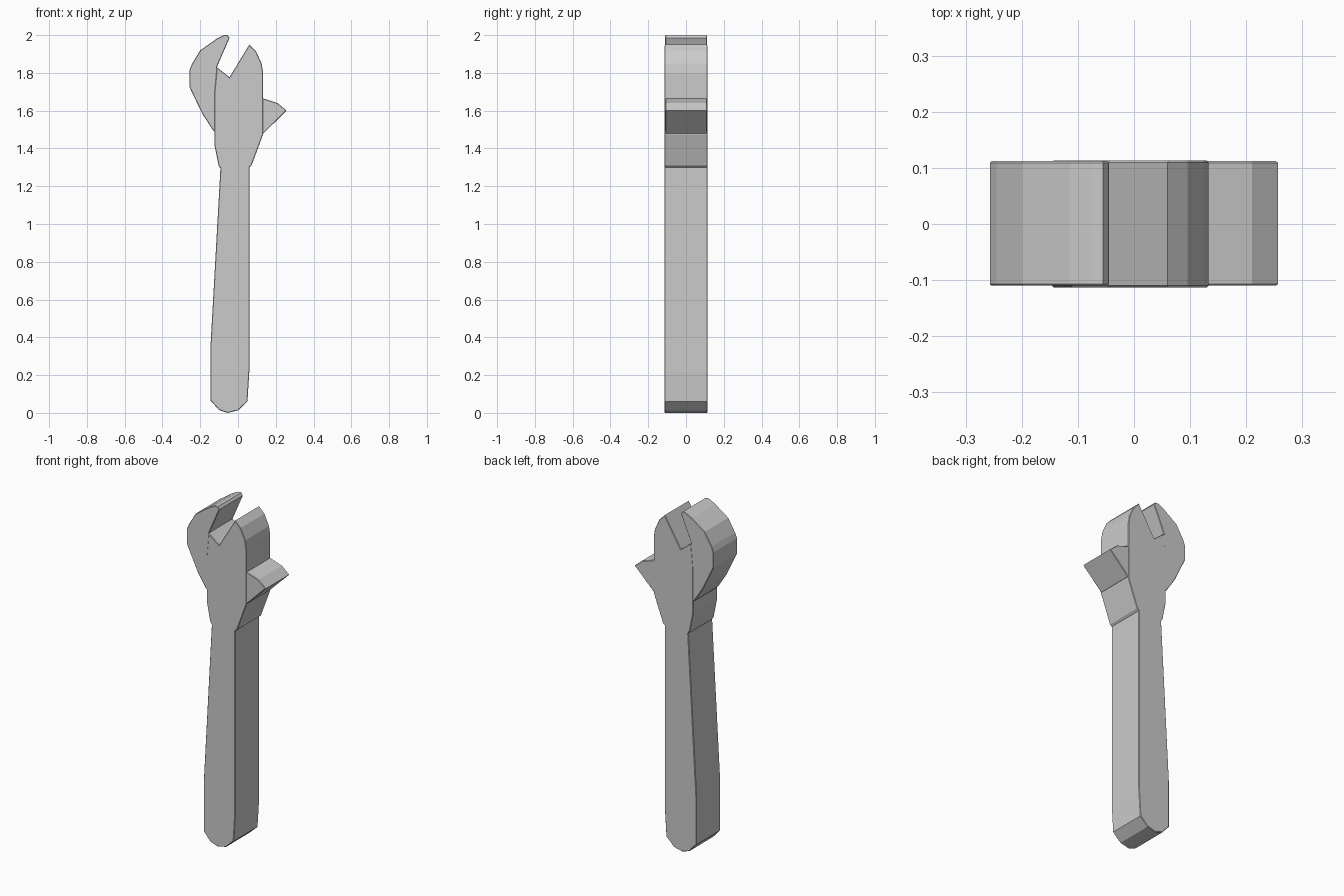
import bpy, bmesh

if "Cube" in bpy.data.objects:
    bpy.data.objects.remove(bpy.data.objects["Cube"])


def plate(name, outline, front, back):
    """Extrude an x-z outline from y=front to y=back, with a fine edge bevel."""
    bm = bmesh.new()
    face = bm.faces.new([bm.verts.new((x, front, z)) for x, z in outline])
    ext = bmesh.ops.extrude_face_region(bm, geom=[face])
    for v in ext["geom"]:
        if isinstance(v, bmesh.types.BMVert):
            v.co.y = back
    bmesh.ops.recalc_face_normals(bm, faces=bm.faces)
    rim = [e for e in bm.edges if abs(e.verts[0].co.y - e.verts[1].co.y) < 1e-5]
    bmesh.ops.bevel(bm, geom=rim, offset=0.003, segments=1, affect='EDGES')
    mesh = bpy.data.meshes.new(name)
    bm.to_mesh(mesh)
    bm.free()
    obj = bpy.data.objects.new(name, mesh)
    bpy.context.collection.objects.link(obj)
    return obj


# Handle, neck and moving jaw
body = plate("wrench_body", [
    (-0.055, 0.0), (0.0, 0.013), (0.05, 0.06), (0.06, 0.22), (0.06, 1.30),
    (0.072, 1.31), (0.133, 1.475), (0.133, 1.80), (0.125, 1.85),
    (0.095, 1.915), (0.06, 1.95), (-0.045, 1.777), (-0.112, 1.83),
    (-0.125, 1.69), (-0.125, 1.42), (-0.103, 1.31), (-0.093, 1.295),
    (-0.146, 0.347), (-0.146, 0.066), (-0.10, 0.015)], -0.113, 0.113)

# Hooked fixed jaw, slightly recessed at the front
jaw = plate("hooked_jaw", [
    (-0.125, 1.49), (-0.09, 1.49), (-0.09, 1.76), (-0.112, 1.83),
    (-0.045, 1.985), (-0.055, 2.0), (-0.075, 2.0), (-0.114, 1.98), (-0.20, 1.92),
    (-0.245, 1.845), (-0.257, 1.815), (-0.257, 1.725), (-0.19, 1.585),
    (-0.135, 1.50)], -0.110, 0.112)

# Pointed spur on the other side
spur = plate("side_spur", [
    (0.09, 1.48), (0.135, 1.48), (0.257, 1.60), (0.21, 1.64),
    (0.133, 1.665), (0.09, 1.665)], -0.110, 0.112)

# Fuse the parts into the body
for part in (jaw, spur):
    mod = body.modifiers.new("join_" + part.name, 'BOOLEAN')
    mod.operation = 'UNION'
    mod.solver = 'EXACT'
    mod.object = part
bpy.context.view_layer.objects.active = body
body.select_set(True)
for mod in list(body.modifiers):
    bpy.ops.object.modifier_apply(modifier=mod.name)
for part in (jaw, spur):
    bpy.data.objects.remove(part)
